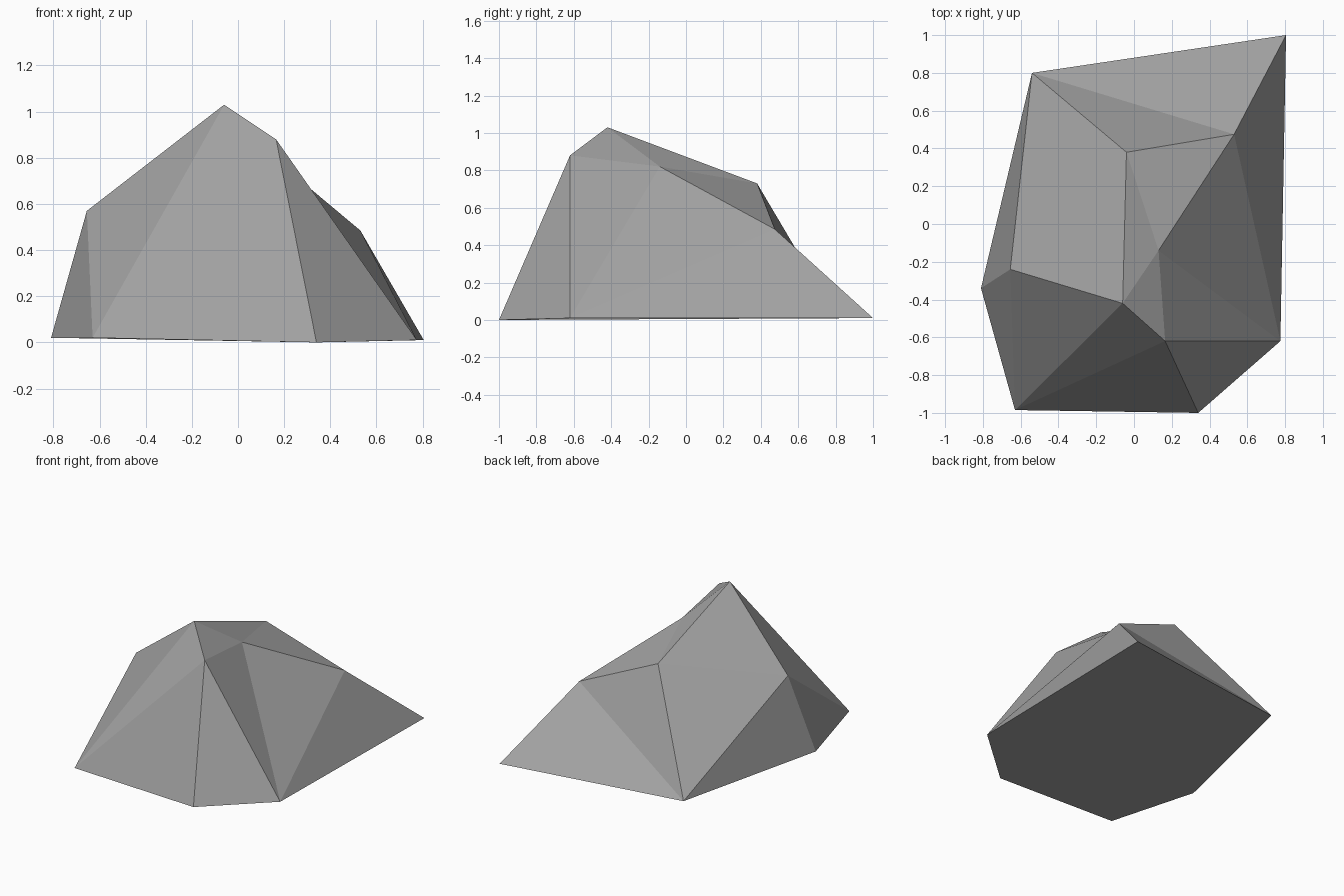
import bpy
import bmesh

if "Cube" in bpy.data.objects:
    bpy.data.objects.remove(bpy.data.objects["Cube"])

# Ground outline, counter-clockwise seen from above
base = [(-0.81, -0.34, 0.02), (-0.63, -0.985, 0.02), (0.34, -1.0, 0.0),
        (0.775, -0.62, 0.01), (0.805, 1.0, 0.01), (-0.54, 0.80, 0.02)]

# Upper corners: left shoulder, peak, front, ridge notch, right shoulder, back
upper = [(-0.655, -0.24, 0.57), (-0.06, -0.42, 1.03), (0.165, -0.62, 0.88),
         (0.13, -0.14, 0.82), (0.53, 0.475, 0.485), (-0.04, 0.38, 0.73)]

A, B, C, D, E, F, SHOULDER, PEAK, FRONT, NOTCH, RIGHT, BACK = range(12)

facets = [
    (F, E, D, C, B, A),                                              # underside
    (A, B, SHOULDER), (B, PEAK, SHOULDER), (F, A, SHOULDER),         # left
    (SHOULDER, PEAK, BACK), (SHOULDER, BACK, F),                     # upper left
    (B, FRONT, PEAK), (B, C, FRONT), (C, D, FRONT),                  # front
    (FRONT, D, NOTCH), (NOTCH, D, RIGHT), (D, E, RIGHT),             # right
    (PEAK, FRONT, NOTCH), (PEAK, NOTCH, BACK), (NOTCH, RIGHT, BACK), # crown
    (BACK, RIGHT, F), (F, RIGHT, E),                                 # back
]

bm = bmesh.new()
verts = [bm.verts.new(p) for p in base + upper]
for facet in facets:
    bm.faces.new([verts[i] for i in facet])
bmesh.ops.recalc_face_normals(bm, faces=bm.faces)

mesh = bpy.data.meshes.new("rock")
bm.to_mesh(mesh)
bm.free()

# Single grey stone colour, flat facets
stone = bpy.data.materials.new("stone grey")
stone.diffuse_color = (0.36, 0.36, 0.36, 1.0)
stone.use_nodes = True
stone.node_tree.nodes["Principled BSDF"].inputs["Base Color"].default_value = stone.diffuse_color
mesh.materials.append(stone)

rock = bpy.data.objects.new("rock", mesh)
bpy.context.collection.objects.link(rock)
